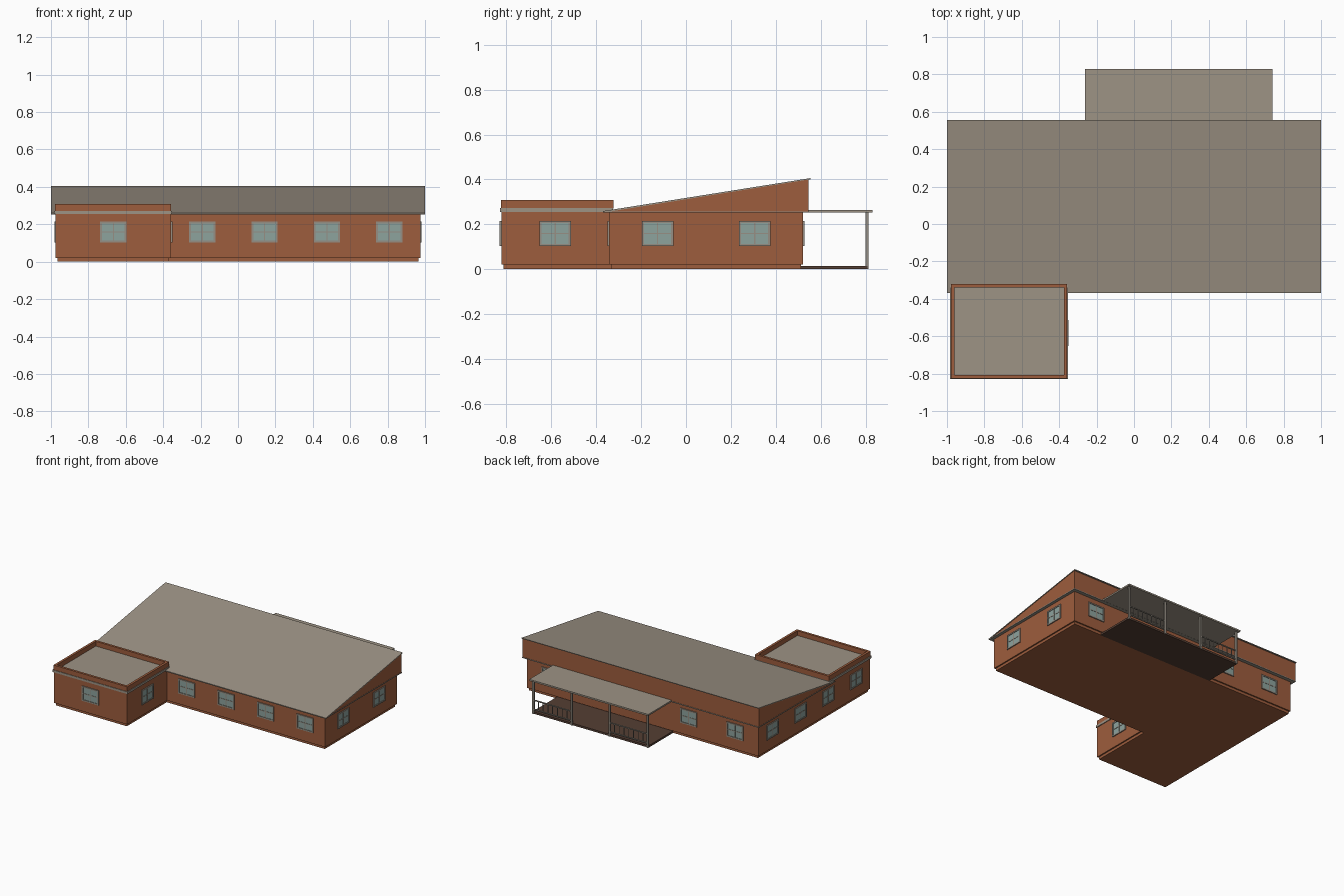
import bpy, bmesh, math
from mathutils import Matrix, Vector

if "Cube" in bpy.data.objects:
    bpy.data.objects.remove(bpy.data.objects["Cube"])


def material(name, rgb):
    lin = [((c / 255 + 0.055) / 1.055) ** 2.4 for c in rgb]
    m = bpy.data.materials.new(name)
    m.diffuse_color = (*lin, 1)
    m.use_nodes = True
    m.node_tree.nodes["Principled BSDF"].inputs["Base Color"].default_value = m.diffuse_color
    return m


BRICK = material("brick orange", (157, 93, 61))
ROOF = material("roof grey", (157, 147, 133))
TRIM = material("trim grey", (150, 143, 132))
GLASS = material("window glass", (141, 163, 158))
DECK = material("dark timber", (84, 62, 51))


def finish(name, bm, mats):
    bmesh.ops.recalc_face_normals(bm, faces=bm.faces)
    me = bpy.data.meshes.new(name)
    bm.to_mesh(me)
    bm.free()
    for m in mats:
        me.materials.append(m)
    ob = bpy.data.objects.new(name, me)
    bpy.context.collection.objects.link(ob)
    return ob


def add_box(bm, x0, x1, y0, y1, z0, z1, index=0):
    mat = Matrix.Translation(((x0 + x1) / 2, (y0 + y1) / 2, (z0 + z1) / 2)) @ \
        Matrix.Diagonal((x1 - x0, y1 - y0, z1 - z0, 1))
    verts = bmesh.ops.create_cube(bm, size=1, matrix=mat)["verts"]
    for f in {f for v in verts for f in v.link_faces}:
        f.material_index = index


def boxes(name, mat, *dims):
    bm = bmesh.new()
    for d in dims:
        add_box(bm, *d)
    return finish(name, bm, [mat])


def prism(name, mat, outline, axis, a, b):
    """Extrude an outline along x (outline in y, z) or z (outline in x, y)."""
    bm = bmesh.new()
    pts = [(a, p, q) if axis == "x" else (p, q, a) for p, q in outline]
    face = bm.faces.new([bm.verts.new(p) for p in pts])
    ext = bmesh.ops.extrude_face_region(bm, geom=[face])["geom"]
    move = Vector((b - a, 0, 0)) if axis == "x" else Vector((0, 0, b - a))
    bmesh.ops.translate(bm, vec=move, verts=[v for v in ext if isinstance(v, bmesh.types.BMVert)])
    return finish(name, bm, [mat])


# L-shaped plan: main block plus front annex
W, FRONT, BACK, ANX, ANY = 0.975, -0.343, 0.522, -0.358, -0.823


def plan(d):
    return [(-W + d, ANY + d), (ANX - d, ANY + d), (ANX - d, FRONT + d),
            (W - d, FRONT + d), (W - d, BACK - d), (-W + d, BACK - d)]


prism("plinth", BRICK, plan(0.01), "z", 0, 0.02)
prism("walls", BRICK, plan(0), "z", 0.02, 0.255)

# single-pitch roof: eaves board, wedge-shaped upper wall, thin covering
boxes("eaves_board", TRIM, (-0.998, 0.998, -0.367, 0.549, 0.252, 0.258))
prism("roof_wedge_wall", BRICK, [(-0.36, 0.257), (0.546, 0.257), (0.546, 0.401)],
      "x", -0.996, 0.996)
prism("roof_covering", ROOF, [(-0.37, 0.252), (-0.37, 0.259), (0.555, 0.406), (0.555, 0.401)],
      "x", -1, 1)

# annex flat roof with ledge and parapet
boxes("annex_roof_ledge", ROOF, (-0.985, -0.352, -0.829, -0.325, 0.255, 0.272))
ax0, ax1, ay0, ay1, t = -0.979, -0.357, -0.825, -0.322, 0.018
boxes("annex_parapet", BRICK,
      (ax0, ax1, ay0, ay0 + t, 0.271, 0.308), (ax0, ax1, ay1 - t, ay1, 0.271, 0.308),
      (ax0, ax0 + t, ay0 + t, ay1 - t, 0.271, 0.308), (ax1 - t, ax1, ay0 + t, ay1 - t, 0.271, 0.308))


# windows: glass plate, frame and cross bars, modelled facing -y then turned
def window(name, x, y, turn):
    bm = bmesh.new()
    w, z0, z1, f, b = 0.07, 0.103, 0.215, 0.010, 0.003
    zm = (z0 + z1) / 2
    add_box(bm, -w + f, w - f, -0.003, 0.002, z0 + f, z1 - f, 1)
    for s in (-1, 1):
        add_box(bm, *sorted((s * w, s * (w - f))), -0.007, 0.002, z0, z1)
    add_box(bm, -w + f, w - f, -0.007, 0.002, z0, z0 + f)
    add_box(bm, -w + f, w - f, -0.007, 0.002, z1 - f, z1)
    add_box(bm, -b, b, -0.005, 0.001, z0 + f, z1 - f)
    add_box(bm, -w + f, w - f, -0.005, 0.001, zm - b, zm + b)
    ob = finish(name, bm, [TRIM, GLASS])
    ob.matrix_world = Matrix.Translation((x, y, 0)) @ Matrix.Rotation(math.radians(turn), 4, "Z")


# each wall: name, start, end, number of evenly spaced windows, facing angle
for label, a, b, n, turn in [
        ("annex_front", (-W, ANY), (ANX, ANY), 1, 0),
        ("annex_right", (ANX, ANY), (ANX, FRONT), 1, 90),
        ("front", (ANX, FRONT), (W, FRONT), 4, 0),
        ("right", (W, FRONT), (W, BACK), 2, 90),
        ("back", (W, BACK), (-W, BACK), 5, 180),
        ("left", (-W, BACK), (-W, ANY), 4, -90)]:
    for i in range(n):
        p = Vector(a).lerp(Vector(b), (i + 0.5) / n)
        window(f"{label}_window_{i + 1}", p.x, p.y, turn)

# back porch: deck, roof, posts and front railings on the outer bays
boxes("porch_deck", DECK, (-0.25, 0.727, 0.508, 0.808, 0, 0.015))
boxes("porch_roof", ROOF, (-0.262, 0.74, 0.51, 0.83, 0.253, 0.265))
px = [-0.243 + i * 0.321 for i in range(4)]
boxes("porch_posts", TRIM, *[(x - 0.007, x + 0.007, 0.8, 0.814, 0, 0.254) for x in px])
rails = []
for x0, x1 in ((px[0], px[1]), (px[2], px[3])):
    rails += [(x0, x1, 0.803, 0.811, z, z + 0.007) for z in (0.03, 0.1)]
    for i in range(1, 8):
        x = x0 + (x1 - x0) * i / 8
        rails.append((x - 0.002, x + 0.002, 0.805, 0.809, 0.033, 0.103))
boxes("porch_railing", TRIM, *rails)
